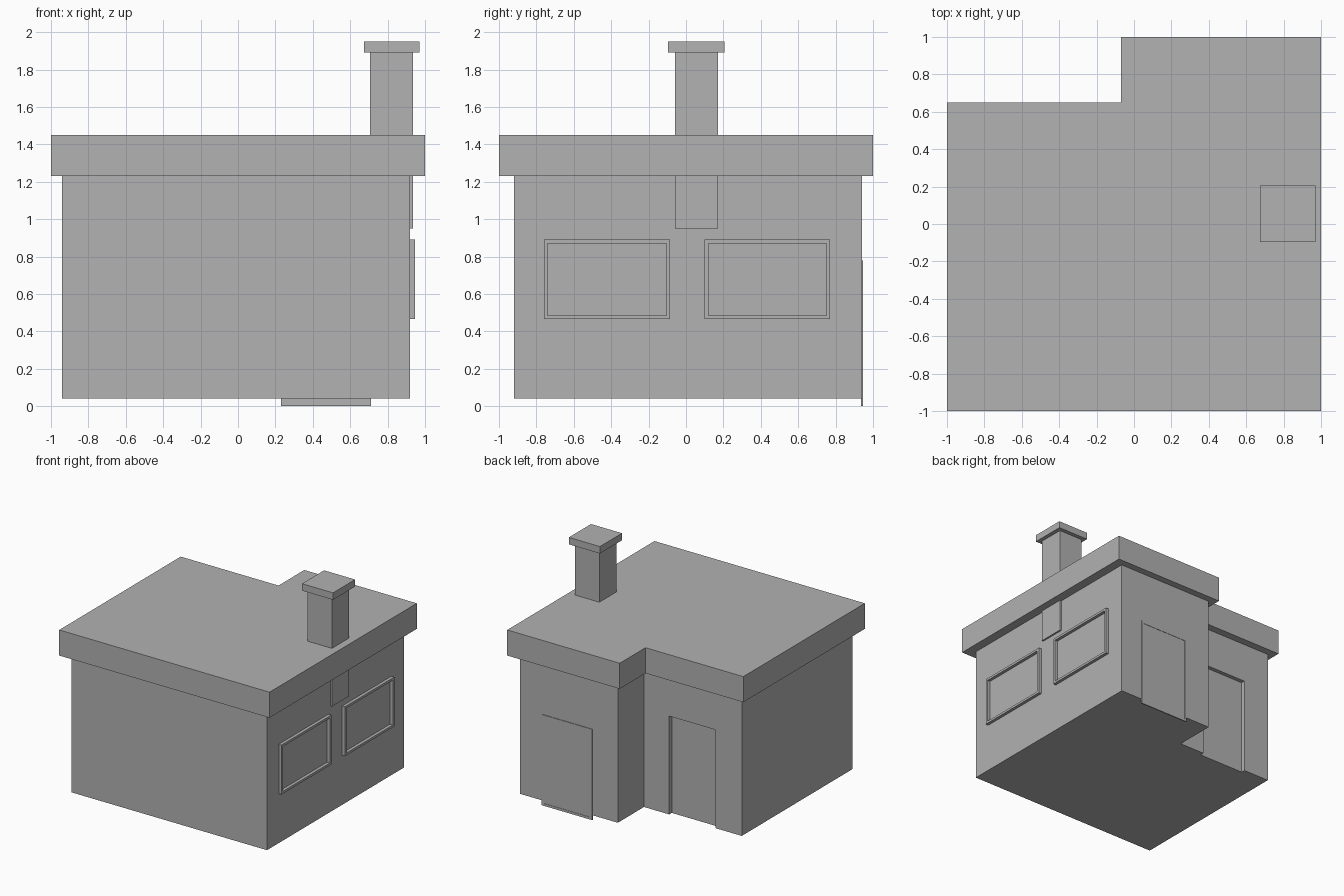
import bpy
import bmesh

if "Cube" in bpy.data.objects:
    bpy.data.objects.remove(bpy.data.objects["Cube"])

grey = bpy.data.materials.new("plain_grey")
grey.diffuse_color = (0.445, 0.445, 0.445, 1)
grey.use_nodes = True
grey.node_tree.nodes["Principled BSDF"].inputs["Base Color"].default_value = grey.diffuse_color


def prism(name, outline, z0, z1):
    """Extrude a flat outline from z0 up to z1."""
    bm = bmesh.new()
    base = bm.faces.new([bm.verts.new((x, y, z0)) for x, y in outline])
    top = bmesh.ops.extrude_face_region(bm, geom=[base])["geom"]
    bmesh.ops.translate(bm, vec=(0, 0, z1 - z0),
                        verts=[v for v in top if isinstance(v, bmesh.types.BMVert)])
    bmesh.ops.recalc_face_normals(bm, faces=bm.faces)
    mesh = bpy.data.meshes.new(name)
    bm.to_mesh(mesh)
    bm.free()
    mesh.materials.append(grey)
    obj = bpy.data.objects.new(name, mesh)
    bpy.context.collection.objects.link(obj)
    return obj


def box(name, x, y, z):
    return prism(name, [(x[0], y[0]), (x[1], y[0]), (x[1], y[1]), (x[0], y[1])], *z)


def l_shape(x0, x1, y0, y1, nx, ny):
    """Rectangle with the back left corner cut away."""
    return [(x0, y0), (x1, y0), (x1, y1), (nx, y1), (nx, ny), (x0, ny)]


# Walls and flat overhanging roof
walls = prism("walls", l_shape(-0.94, 0.92, -0.92, 0.94, -0.01, 0.585), 0.04, 1.23)
prism("roof", l_shape(-1, 1, -1, 1, -0.07, 0.65), 1.23, 1.45)

# Recessed doorway in the back corner
cutter = box("doorway_cutter", (-0.69, -0.25), (0.55, 0.7), (-0.1, 0.885))
cutter.hide_render = True
cutter.hide_viewport = True
cut = walls.modifiers.new("doorway", "BOOLEAN")
cut.operation = "DIFFERENCE"
cut.solver = "EXACT"
cut.object = cutter

# Chimney with cap
box("chimney", (0.705, 0.935), (-0.06, 0.17), (0.95, 1.89))
box("chimney_cap", (0.675, 0.97), (-0.095, 0.205), (1.89, 1.95))

# Raised window frames on the right wall, with the wall as the pane
W = 0.02
for side, y0, y1 in (("front", -0.76, -0.085), ("back", 0.10, 0.77)):
    x = (0.915, 0.947)
    for part, z in (("sill", (0.465, 0.465 + W)), ("head", (0.89 - W, 0.89))):
        box(f"{side}_window_{part}", x, (y0, y1), z)
    for part, y in (("left_jamb", (y0, y0 + W)), ("right_jamb", (y1 - W, y1))):
        box(f"{side}_window_{part}", x, y, (0.465 + W, 0.89 - W))

# Thin back door with a slim border, reaching the ground
box("back_door_panel", (0.23 + W, 0.71 - W), (0.936, 0.942), (W, 0.78 - W))
y = (0.936, 0.945)
for part, z in (("bottom", (0, W)), ("top", (0.78 - W, 0.78))):
    box(f"back_door_{part}_rail", (0.23, 0.71), y, z)
for part, x in (("left", (0.23, 0.23 + W)), ("right", (0.71 - W, 0.71))):
    box(f"back_door_{part}_stile", x, y, (W, 0.78 - W))
